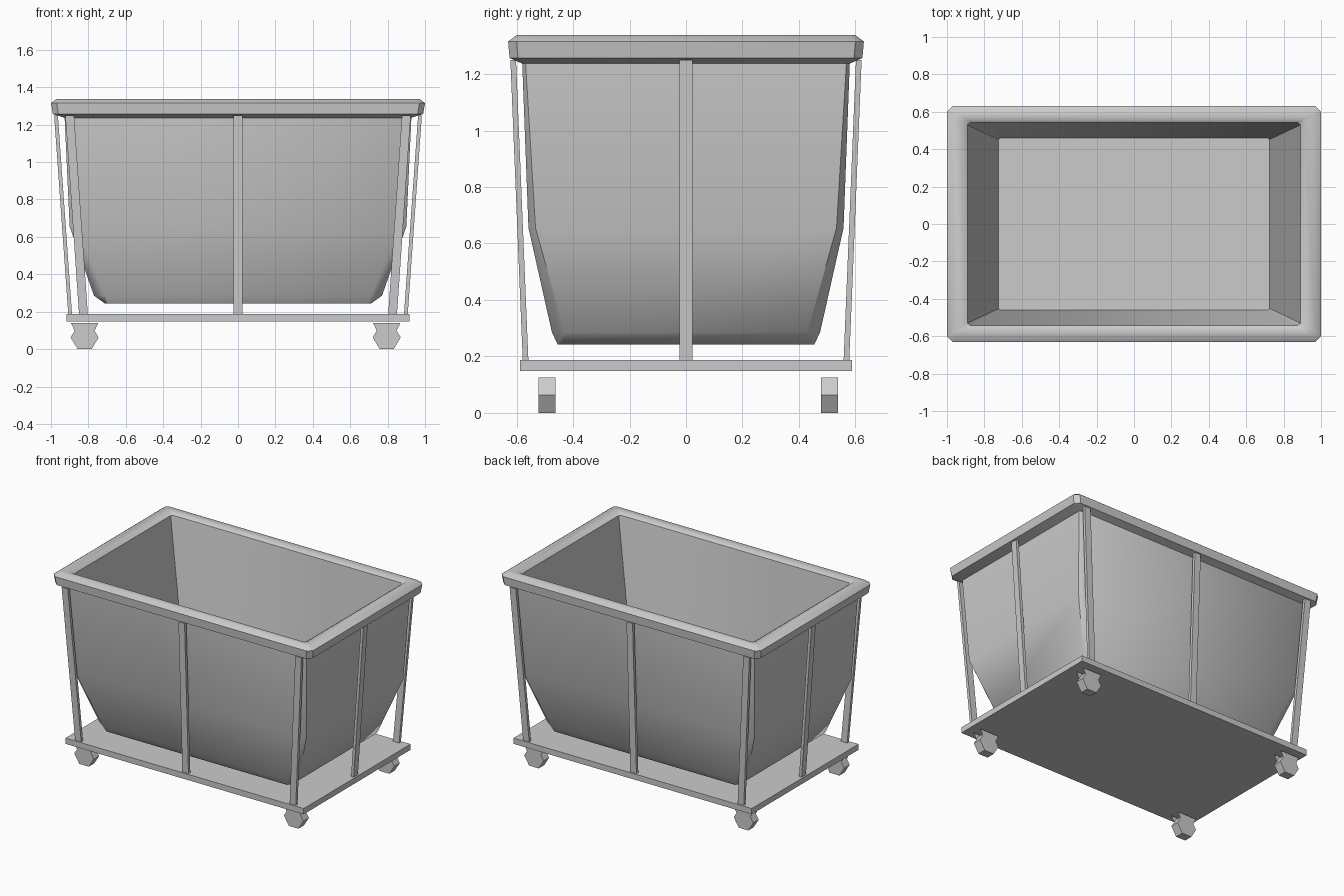
import bpy, bmesh, math
from mathutils import Vector

if "Cube" in bpy.data.objects:
    bpy.data.objects.remove(bpy.data.objects["Cube"])


def make_object(name, bm, smooth=False):
    bmesh.ops.recalc_face_normals(bm, faces=bm.faces)
    mesh = bpy.data.meshes.new(name)
    bm.to_mesh(mesh)
    bm.free()
    ob = bpy.data.objects.new(name, mesh)
    bpy.context.collection.objects.link(ob)
    if smooth:
        bpy.ops.object.select_all(action='DESELECT')
        ob.select_set(True)
        bpy.context.view_layer.objects.active = ob
        bpy.ops.object.shade_smooth_by_angle(angle=math.radians(40))
    return ob


def chamfered_ring(hx, hy, cx, cy, z):
    """Rectangle with cut corners: half sizes, corner cuts, height."""
    q = [(hx, hy - cy), (hx - cx, hy)]
    pts = q + [(-x, y) for x, y in reversed(q)]
    pts += [(-x, -y) for x, y in pts]
    return [Vector((x, y, z)) for x, y in pts]


def loft(name, rings, smooth=False):
    bm = bmesh.new()
    loops = [[bm.verts.new(p) for p in r] for r in rings]
    n = len(loops[0])
    for a, b in zip(loops, loops[1:]):
        for i in range(n):
            j = (i + 1) % n
            bm.faces.new((a[i], a[j], b[j], b[i]))
    bm.faces.new(loops[0])
    bm.faces.new(loops[-1])
    return make_object(name, bm, smooth)


def post(name, bottom, top, sx, sy):
    """Leaning rectangular bar between two points."""
    rings = []
    for x, y, z in (bottom, top):
        rings.append([Vector((x + i * sx / 2, y + j * sy / 2, z))
                      for i, j in ((1, 1), (-1, 1), (-1, -1), (1, -1))])
    return loft(name, rings)


# Tub with rolled rim: outer bottom, up the outside, over the rim, down inside
tub_profile = [
    (0.71, 0.455, 0.015, 0.02, 0.243),
    (0.77, 0.475, 0.06, 0.045, 0.286),
    (0.90, 0.558, 0.035, 0.025, 0.655),
    (0.927, 0.58, 0.02, 0.012, 1.237),
    (0.99, 0.625, 0.03, 0.03, 1.257),
    (1.00, 0.63, 0.03, 0.03, 1.315),
    (0.97, 0.60, 0.015, 0.015, 1.338),
    (0.915, 0.56, 0.015, 0.015, 1.334),
    (0.89, 0.542, 0.015, 0.012, 1.318),
    (0.725, 0.46, 0.01, 0.008, 0.285),
]
loft("tub", [chamfered_ring(*p) for p in tub_profile], smooth=True)

# Base platform
post("base_platform", (0, 0, 0.148), (0, 0, 0.188), 1.836, 1.176)

# Support posts
for s in (-1, 1):
    post("middle_post", (0, s * 0.568, 0.18), (0, s * 0.612, 1.25), 0.047, 0.02)
    post("end_post", (s * 0.897, 0, 0.18), (s * 0.973, 0, 1.25), 0.02, 0.047)
    for t in (-1, 1):
        post("corner_post", (t * 0.826, s * 0.568, 0.18),
             (t * 0.90, s * 0.612, 1.25), 0.047, 0.02)

# Casters: hexagonal wheel with a thin fork plate on each side
for cx in (-0.82, 0.795):
    for cy in (-0.493, 0.508):
        hexagon = [(-0.075, 0.0625), (-0.037, 0), (0.037, 0),
                   (0.075, 0.0625), (0.037, 0.125), (-0.037, 0.125)]
        loft("caster_wheel", [[Vector((cx + x, y, z)) for x, z in hexagon]
                              for y in (cy - 0.03, cy + 0.03)])
        bm = bmesh.new()
        for y in (cy - 0.032, cy + 0.032):
            bm.faces.new([bm.verts.new((cx + x, y, z)) for x, z in
                          ((-0.073, 0.14), (0.073, 0.14), (0.035, 0.06), (-0.035, 0.06))])
        make_object("caster_fork", bm)
